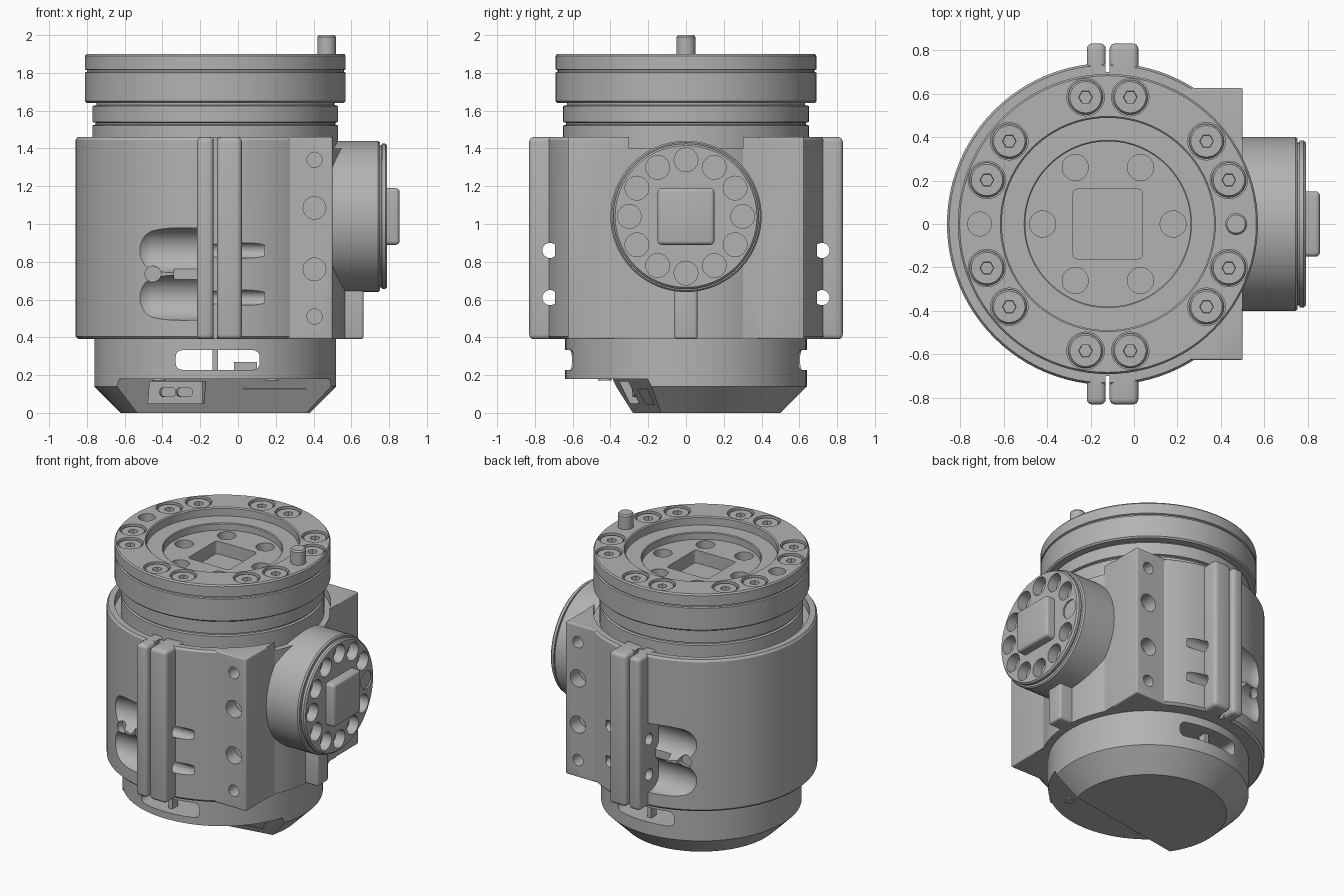
import bpy, bmesh, math
from mathutils import Matrix, Vector

old = bpy.data.objects.get("Cube")
if old:
    bpy.data.objects.remove(old, do_unlink=True)

grey = bpy.data.materials.new("metal grey")
grey.use_nodes = True
grey.diffuse_color = (0.45, 0.45, 0.45, 1)
grey.node_tree.nodes["Principled BSDF"].inputs["Base Color"].default_value = (0.45, 0.45, 0.45, 1)

CX = -0.12                                   # main axis of the housing
AXIS = Matrix.Translation((CX, 0, 0))
ALONG_X = Matrix.Rotation(math.pi / 2, 4, 'Y')
ALONG_Y = Matrix.Rotation(math.pi / 2, 4, 'X')


def finish(name, bm):
    bmesh.ops.recalc_face_normals(bm, faces=bm.faces)
    mesh = bpy.data.meshes.new(name)
    bm.to_mesh(mesh)
    bm.free()
    mesh.materials.append(grey)
    ob = bpy.data.objects.new(name, mesh)
    bpy.context.collection.objects.link(ob)
    return ob


def lathe(name, profile, matrix=AXIS, steps=96):
    """Spin a (radius, height) profile that starts and ends on the axis."""
    bm = bmesh.new()
    verts = [bm.verts.new((r, 0, z)) for r, z in profile]
    edges = [bm.edges.new(p) for p in zip(verts, verts[1:])]
    bmesh.ops.spin(bm, geom=verts + edges, cent=(0, 0, 0), axis=(0, 0, 1),
                   angle=2 * math.pi, steps=steps, use_duplicate=False)
    bmesh.ops.remove_doubles(bm, verts=bm.verts, dist=1e-5)
    bm.transform(matrix)
    return finish(name, bm)


def cyl(name, r, length, centre, turn=Matrix(), steps=32):
    h = length / 2
    return lathe(name, [(0, -h), (r, -h), (r, h), (0, h)],
                 Matrix.Translation(centre) @ turn, steps)


def box(name, lo, hi, bevel=0, matrix=Matrix(), axis=None):
    """Box between two corners; bevel all edges or only those along one axis."""
    lo, hi = Vector(lo), Vector(hi)
    bm = bmesh.new()
    bmesh.ops.create_cube(bm, size=1, matrix=Matrix.Translation((lo + hi) / 2)
                          @ Matrix.Diagonal((*(hi - lo), 1)))
    if bevel:
        edges = [e for e in bm.edges if axis is None
                 or abs((e.verts[0].co - e.verts[1].co)[axis]) > 1e-4]
        bmesh.ops.bevel(bm, geom=edges, offset=bevel, segments=4, profile=0.5, affect='EDGES')
    bm.transform(matrix)
    return finish(name, bm)


def prism(name, points, lo, hi, matrix=Matrix()):
    """Extrude a (y, z) outline along x."""
    bm = bmesh.new()
    face = bm.faces.new([bm.verts.new((lo, y, z)) for y, z in points])
    out = bmesh.ops.extrude_face_region(bm, geom=[face])
    bmesh.ops.translate(bm, vec=(hi - lo, 0, 0),
                        verts=[v for v in out["geom"] if isinstance(v, bmesh.types.BMVert)])
    bm.transform(matrix)
    return finish(name, bm)


def boolean(target, other, kind='DIFFERENCE', keep=False):
    mod = target.modifiers.new("cut", 'BOOLEAN')
    mod.operation, mod.solver, mod.object = kind, 'EXACT', other
    bpy.context.view_layer.update()
    deps = bpy.context.evaluated_depsgraph_get()
    mesh = bpy.data.meshes.new_from_object(target.evaluated_get(deps))
    target.modifiers.clear()
    target.data = mesh
    if not keep:
        bpy.data.objects.remove(other, do_unlink=True)


def polar(r, deg, z):
    a = math.radians(deg)
    return Vector((CX + r * math.cos(a), r * math.sin(a), z))


# Clamp housing: round sleeve joined to a square mounting block
body = lathe("clamp_housing", [(0, .39), (.725, .39), (.74, .405), (.74, 1.445), (.73, 1.46),
                               (.69, 1.46), (.69, 1.40), (0, 1.40)])
trim = box("trim", (.5, -.9, .3), (.9, .9, 1.6))
boolean(body, trim)
block = box("block", (.1, -.625, .39), (.5, .625, 1.46), .008)
boolean(block, cyl("bore", .69, .2, (CX, 0, 1.50), steps=96))
boolean(body, block, 'UNION')
bulge = lathe("sleeve_bulge", [(0, .39), (.69, .39), (.69, 1.40), (0, 1.40)])

bars = []
for side, label in ((-1, "front"), (1, "back")):
    # Clamp ears on each side of the split
    for x0, x1, hand in ((-.217, -.13, "right"), (-.112, .02, "left")):
        ys = sorted((side * .6, side * .83))
        bars.append(box(f"{label}_clamp_ear_{hand}", (x0, ys[0], .39), (x1, ys[1], 1.46), .025))
    boolean(body, box("split", (-.13, side * .8 - .1, .3), (-.112, side * .8 + .1, 1.6)))
    # Clamp screw bores and their scooped pockets
    for z in (.86, .61):
        boolean(body, cyl("bore", .04, .56, (-.14, side * .72, z), ALONG_X))
        for bar in bars[-2:]:
            boolean(bar, cyl("bore", .04, .56, (-.14, side * .72, z), ALONG_X))
        boolean(bulge, cyl("bore", .04, .56, (-.14, side * .72, z), ALONG_X))
        for part in (body, bulge):
            r = .12
            arc = [(r * math.cos(a * math.pi / 16), -.05 - r * math.sin(a * math.pi / 16))
                   for a in range(9)]
            boolean(part, lathe("scoop", [(0, .21)] + [(r, .21)] + arc[:-1] + [(0, -.05 - r)],
                                Matrix.Translation((-.40, side * .72, z)) @ ALONG_X, 32))
    for part in (body, bulge):
        boolean(part, box("notch", (-.34, side * .75 - .1, .65), (-.2, side * .75 + .1, .82)))
    boolean(body, cyl("dowel", .042, .2, (-.45, side * .62, .735), ALONG_Y))
    # Mounting holes in the block
    for z, r in ((1.34, .04), (1.085, .06), (.76, .06), (.51, .04)):
        boolean(body, cyl("hole", r, .2, (.405, side * .625, z), ALONG_Y))

# Side hub with bolt holes and square boss
hub_at = Matrix.Translation((0, 0, 1.04)) @ ALONG_X
hub = lathe("side_hub", [(0, .3), (.4, .3), (.4, .742), (.392, .752), (.375, .752), (.375, .76),
                         (.385, .762), (.385, .78), (.375, .79), (0, .79)], hub_at)
for i in range(12):
    a = i * math.pi / 6
    depth = .02 if i == 0 else .14
    boolean(hub, cyl("hole", .063, depth, (.79, .3 * math.cos(a), 1.04 + .3 * math.sin(a)), ALONG_X))
box("hub_square_boss", (.7, -.15, .89), (.855, .15, 1.19), .02)
box("hub_rib", (.4, -.06, .39), (.665, .06, .7), .015)

# Neck and top flange
lathe("neck", [(0, 1.38), (.65, 1.38), (.65, 1.522), (.635, 1.526), (.635, 1.536), (.65, 1.54),
               (.65, 1.625), (.63, 1.63), (.63, 1.66), (0, 1.66)])
flange = lathe("top_flange", [(0, 1.64), (.68, 1.64), (.69, 1.65), (.69, 1.802), (.68, 1.806),
                              (.68, 1.814), (.69, 1.818), (.69, 1.89), (.682, 1.9), (.495, 1.9),
                              (.488, 1.893), (.488, 1.84), (.385, 1.84), (.38, 1.835), (.38, 1.79),
                              (0, 1.79)])
for i in range(6):
    boolean(flange, cyl("hole", .06, .16, polar(.3, 60 * i, 1.79)))
boolean(flange, box("pocket", (CX - .16, -.16, 1.70), (CX + .16, .16, 1.85), .02, axis=2))
boolean(flange, cyl("hole", .055, .16, polar(.59, 180, 1.9)))

# Flange screws with hex sockets, sitting in counterbores
for n, deg in enumerate(s * a for a in (20, 40, 80, 100, 140, 160) for s in (-1, 1)):
    boolean(flange, cyl("counterbore", .086, .08, polar(.592, deg, 1.9)))
    p = polar(.592, deg, 0)
    lathe(f"flange_screw_{n + 1}", [(0, 1.85), (.08, 1.85), (.08, 1.88), (.072, 1.89), (.032, 1.89)],
          Matrix.Translation(p), 32)
    lathe(f"hex_socket_{n + 1}", [(.075, 1.888), (.032, 1.888), (.03, 1.862), (0, 1.862)],
          Matrix.Translation(p), 6)
lathe("locating_pin", [(0, 1.85), (.05, 1.85), (.05, 1.99), (.042, 2.0), (0, 2.0)],
      Matrix.Translation(polar(.59, 0, 0)), 32)

# Base: coned foot, cut to a tilted-side ridge across the underside
base = lathe("base", [(0, 0), (.5, 0), (.64, .14), (.64, .42), (0, .42)])
boolean(base, box("slot", (-.33, -.9, .228), (.115, .9, .332), .035, axis=1))
for turn, label in ((0, "front"), (math.pi, "back")):
    m = AXIS @ Matrix.Rotation(math.radians(9.4) + turn, 4, 'Z')
    boolean(base, prism("side_cut", [(-.20, -.02), (-.30, .18), (-1, .18), (-1, -.02)], -1, 1, m))
    boolean(base, box("socket_cut", (-.40, -.5, .05), (-.10, -.19, .165), matrix=m))
    for i, u in enumerate((-.29, -.20)):
        box(f"{label}_connector_{i + 1}", (u - .04, -.235, .085), (u + .04, -.18, .135), .02, m, axis=1)
    # Cover plate lying on the sloped side
    slope = m @ Matrix.Translation((.27, -.255, .09)) @ Matrix.Rotation(math.atan2(.10, .20), 4, 'X')
    plate = [(-.13, -.05), (.13, -.05), (.17, .045), (-.17, .045)]
    prism(f"{label}_cover_plate", plate, -.006, .006, slope @ Matrix.Rotation(-math.pi / 2, 4, 'Z'))
    # Underside screws
    for u in (-.3, .3):
        s = -1 if turn == 0 else 1
        cyl(f"{label}_foot_screw_{'a' if u < 0 else 'b'}", .035, .016, (CX + u, s * .43, .18))
    s = -1 if turn == 0 else 1
    box(f"{label}_slot_post", (-.135, s * .55 - .03, .2), (-.105, s * .55 + .03, .36))
box("slot_terminal", (-.02, -.12, .2), (.1, .12, .27))

# Smooth the round surfaces, keep the machined edges sharp
bpy.ops.object.select_all(action='DESELECT')
for ob in bpy.context.scene.objects:
    if ob.type == 'MESH':
        ob.select_set(True)
        bpy.context.view_layer.objects.active = ob
bpy.ops.object.shade_smooth_by_angle(angle=math.radians(30))
